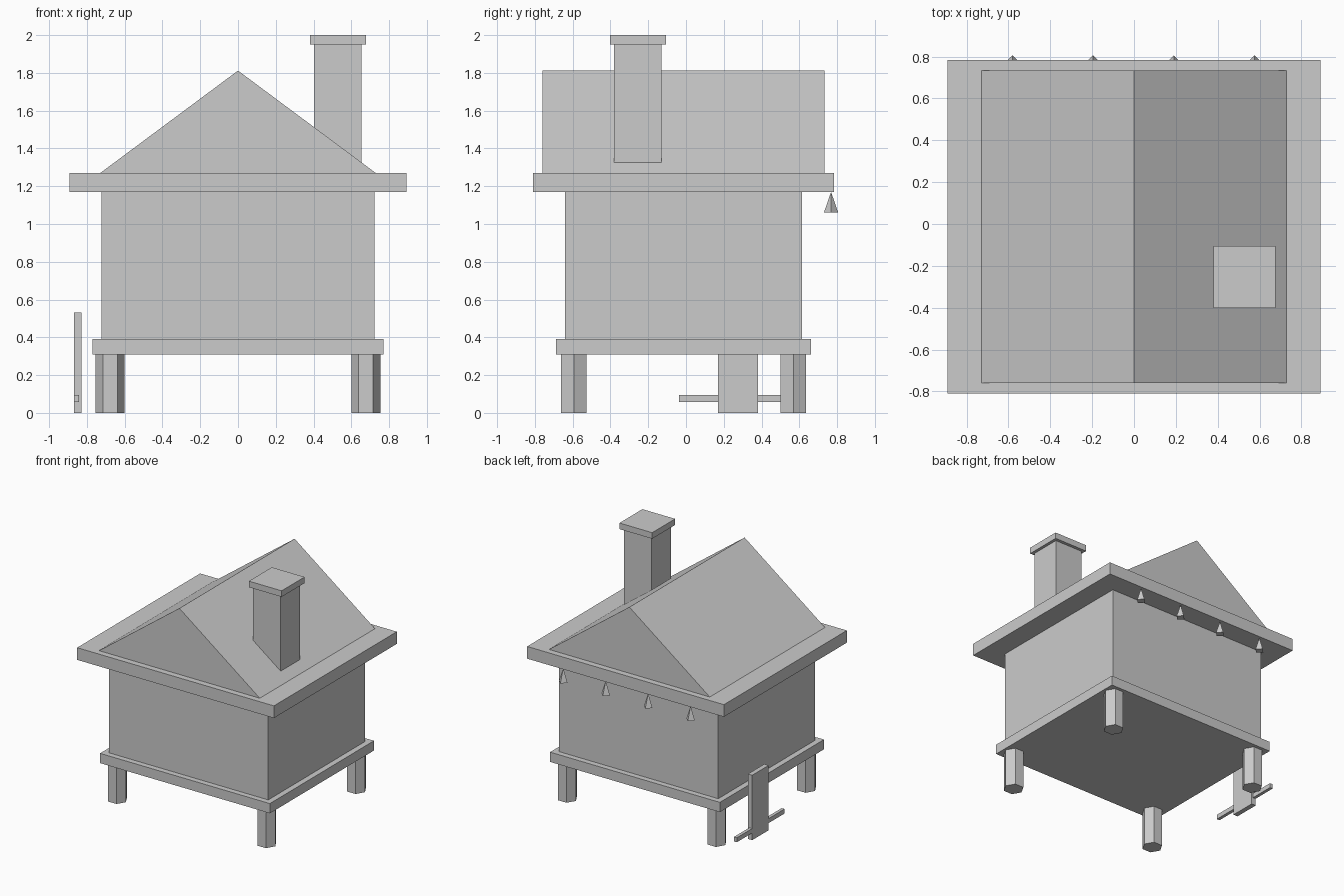
import bpy, bmesh, math
from mathutils import Matrix

if "Cube" in bpy.data.objects:
    bpy.data.objects.remove(bpy.data.objects["Cube"])

CY = -0.013  # centre of the hut along y


def finish(name, bm):
    bmesh.ops.recalc_face_normals(bm, faces=bm.faces)
    mesh = bpy.data.meshes.new(name)
    bm.to_mesh(mesh)
    bm.free()
    obj = bpy.data.objects.new(name, mesh)
    bpy.context.collection.objects.link(obj)
    return obj


def box(name, x, y, z):
    bm = bmesh.new()
    size = [b - a for a, b in (x, y, z)]
    mid = [(a + b) / 2 for a, b in (x, y, z)]
    bmesh.ops.create_cube(bm, size=1, matrix=Matrix.Translation(mid) @ Matrix.Diagonal((*size, 1)))
    return finish(name, bm)


def cone(name, sides, r1, r2, x, y, z0, z1):
    bm = bmesh.new()
    bmesh.ops.create_cone(bm, cap_ends=True, segments=sides, radius1=r1, radius2=r2, depth=z1 - z0)
    bmesh.ops.remove_doubles(bm, verts=bm.verts, dist=1e-5)
    # put a vertex on the x axis whatever the primitive's starting angle
    v = max((v for v in bm.verts), key=lambda v: v.co.xy.length)
    turn = -math.atan2(v.co.y, v.co.x)
    bmesh.ops.transform(bm, verts=bm.verts,
                        matrix=Matrix.Translation((x, y, (z0 + z1) / 2)) @ Matrix.Rotation(turn, 4, 'Z'))
    return finish(name, bm)


# Six-sided legs
for sx, side in ((-1, "left"), (1, "right")):
    for sy, end in ((-1, "front"), (1, "back")):
        cone(f"{end}_{side}_leg", 6, 0.077, 0.077, sx * 0.677, CY + sy * 0.581, 0, 0.31)

# Floor, walls and eave slab
box("floor_slab", (-0.77, 0.77), (CY - 0.674, CY + 0.674), (0.31, 0.39))
box("walls", (-0.723, 0.723), (CY - 0.628, CY + 0.628), (0.39, 1.17))
box("eave_slab", (-0.892, 0.892), (CY - 0.796, CY + 0.796), (1.17, 1.27))

# Gable roof: a triangle extruded along y
bm = bmesh.new()
tri = [bm.verts.new((x, CY - 0.746, z)) for x, z in ((-0.729, 1.27), (0.729, 1.27), (0, 1.812))]
ext = bmesh.ops.extrude_face_region(bm, geom=[bm.faces.new(tri)], use_keep_orig=True)
bmesh.ops.translate(bm, vec=(0, 1.492, 0), verts=[g for g in ext["geom"] if isinstance(g, bmesh.types.BMVert)])
finish("roof", bm)

# Chimney with cap
box("chimney", (0.403, 0.653), (-0.38, -0.13), (1.29, 1.95))
box("chimney_cap", (0.38, 0.677), (-0.402, -0.105), (1.95, 2.0))

# Small pointed drops under the back eave
for i in range(4):
    cone(f"eave_drop_{i + 1}", 4, 0.038, 0, -0.58 + i * 0.385, 0.768, 1.06, 1.17)

# Upright board with crossbar beside the hut
box("side_board", (-0.868, -0.829), (0.17, 0.382), (0, 0.532))
box("side_board_crossbar", (-0.867, -0.841), (-0.038, 0.58), (0.058, 0.095))
